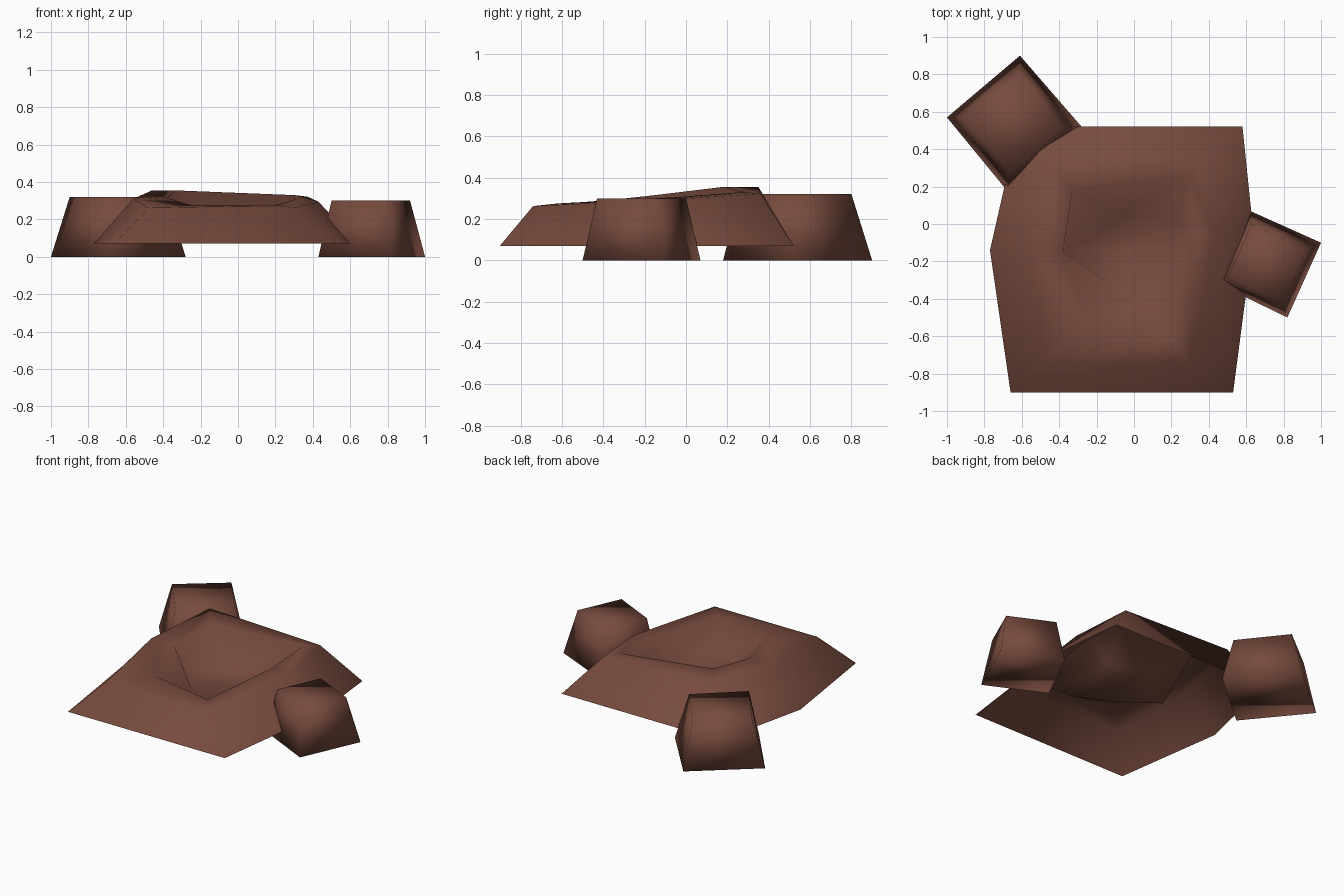
import bpy

if "Cube" in bpy.data.objects:
    bpy.data.objects.remove(bpy.data.objects["Cube"])

mat = bpy.data.materials.new("reddish_brown_rock")
mat.diffuse_color = (0.185, 0.07, 0.048, 1)
mat.use_nodes = True
mat.node_tree.nodes["Principled BSDF"].inputs["Base Color"].default_value = mat.diffuse_color


def flat(points, z):
    return [(x, y, z) for x, y in points]


def loft(name, loops, cap_bottom):
    """Skin counter-clockwise loops from bottom to top and cap the last one."""
    n = len(loops[0])
    verts = [v for loop in loops for v in loop]
    faces = []
    for k in range(len(loops) - 1):
        for i in range(n):
            j = (i + 1) % n
            faces.append((k * n + i, k * n + j, (k + 1) * n + j, (k + 1) * n + i))
    faces.append(tuple(range(len(verts) - n, len(verts))))
    if cap_bottom:
        faces.append(tuple(reversed(range(n))))
    mesh = bpy.data.meshes.new(name)
    mesh.from_pydata(verts, [], faces)
    mesh.materials.append(mat)
    mesh.shade_smooth()
    ob = bpy.data.objects.new(name, mesh)
    bpy.context.collection.objects.link(ob)
    return ob


# Main slab: open skirt, raised crest, crater lip, sunken floor
skirt = flat([(-.66, -.9), (.53, -.9), (.64, -.06), (.58, .52), (-.62, .52), (-.77, -.14)], .07)
crest = [(-.48, -.74, .262), (.30, -.74, .262), (.43, -.05, .295),
         (.37, .36, .322), (-.46, .35, .355), (-.56, -.14, .31)]
lip = [(-.25, -.52, .275), (.20, -.62, .275), (.30, -.05, .305),
       (.30, .28, .33), (-.33, .18, .355), (-.38, -.15, .315)]
floor = flat([(-.14, -.31), (.11, -.44), (.18, -.15), (.23, .02), (-.05, .05), (-.36, -.15)], .15)
loft("crater_slab", [skirt, crest, lip, floor], False)

# Two tapered boulders leaning into the slab
loft("back_left_boulder", [
    flat([(-.68, .18), (-.28, .52), (-.61, .9), (-1.0, .57)], 0),
    flat([(-.66, .26), (-.38, .51), (-.61, .8), (-.9, .57)], .32)], True)
loft("right_boulder", [
    flat([(.43, -.31), (.82, -.5), (1.0, -.1), (.62, .07)], 0),
    flat([(.50, -.29), (.79, -.43), (.92, -.14), (.63, 0)], .30)], True)
